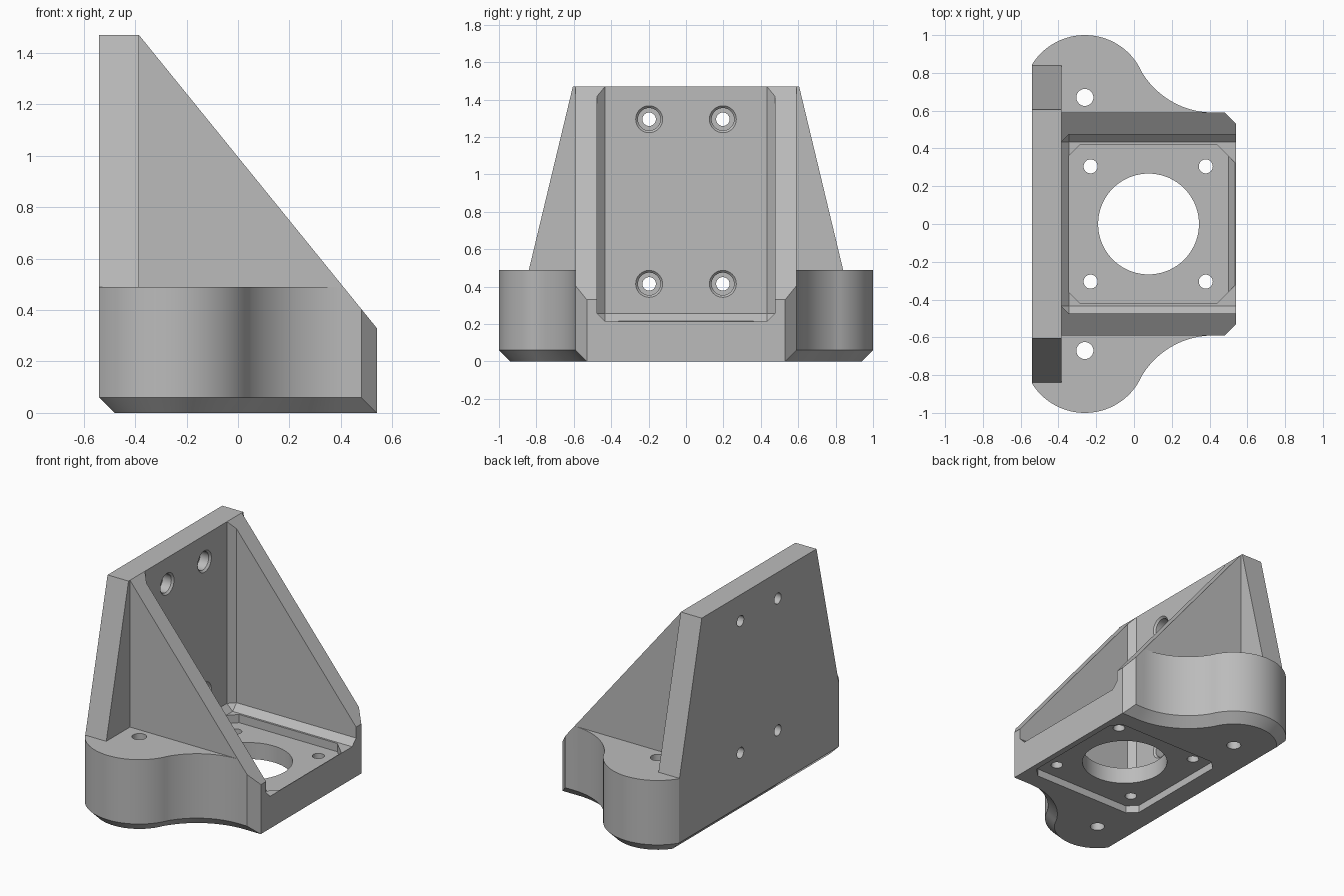
import bpy, bmesh, math
from mathutils import Matrix, Vector

if "Cube" in bpy.data.objects:
    bpy.data.objects.remove(bpy.data.objects["Cube"], do_unlink=True)

grey = bpy.data.materials.new("light_grey")
grey.use_nodes = True
colour = (0.5, 0.5, 0.5, 1)
grey.diffuse_color = colour
grey.node_tree.nodes["Principled BSDF"].inputs["Base Color"].default_value = colour


def finish(name, bm):
    bmesh.ops.recalc_face_normals(bm, faces=bm.faces[:])
    mesh = bpy.data.meshes.new(name)
    bm.to_mesh(mesh)
    bm.free()
    mesh.materials.append(grey)
    obj = bpy.data.objects.new(name, mesh)
    bpy.context.scene.collection.objects.link(obj)
    return obj


def loft(name, loops):
    """Closed solid through loops that share a point count."""
    bm = bmesh.new()
    rings = [[bm.verts.new(p) for p in loop] for loop in loops]
    n = len(rings[0])
    for a, b in zip(rings, rings[1:]):
        for i in range(n):
            j = (i + 1) % n
            bm.faces.new((a[i], a[j], b[j], b[i]))
    bm.faces.new(rings[0])
    bm.faces.new(rings[-1])
    return finish(name, bm)


def flat(points, z):
    return [(x, y, z) for x, y in points]


def drill(name, start, end, r1, r2=None, sides=48):
    """Round cutter running from start to end."""
    start, end = Vector(start), Vector(end)
    axis = end - start
    turn = axis.to_track_quat("Z", "Y").to_matrix().to_4x4()
    bm = bmesh.new()
    bmesh.ops.create_cone(bm, cap_ends=True, segments=sides, radius1=r1,
                          radius2=r1 if r2 is None else r2, depth=axis.length,
                          matrix=Matrix.Translation((start + end) / 2) @ turn)
    return finish(name, bm)


def combine(target, tool, operation):
    mod = target.modifiers.new(tool.name, "BOOLEAN")
    mod.operation, mod.solver, mod.object = operation, "EXACT", tool
    bpy.context.view_layer.objects.active = target
    bpy.ops.object.modifier_apply(modifier=mod.name)
    bpy.data.objects.remove(tool, do_unlink=True)


# Base outline with two round ears, shrunk by d on every side but the front
EAR_X, EAR_Y, EAR_R = -0.26, 0.67, 0.33
FILLET_X, FILLET_R = 0.42, 0.4425


def outline(d):
    r, fr, cy = EAR_R - d, FILLET_R + d, 0.59 + FILLET_R
    first = math.acos((-0.54 + d - EAR_X) / r)
    last = math.atan2(cy - EAR_Y, FILLET_X - EAR_X)
    half = []
    for i in range(33):
        a = first + (last - first) * i / 32
        half.append((EAR_X + r * math.cos(a), EAR_Y + r * math.sin(a)))
    for i in range(1, 21):
        a = last + math.pi + (math.pi / 2 - last) * i / 20
        half.append((FILLET_X + fr * math.cos(a), cy + fr * math.sin(a)))
    half += [(0.48 + d, 0.59 - d), (0.54, 0.53)]
    return half + [(x, -y) for x, y in reversed(half)]


bracket = loft("mounting_bracket", [flat(outline(0.059), 0),
                                    flat(outline(0), 0.06),
                                    flat(outline(0), 0.49)])

# Central block that becomes the two side walls
core = [(-0.5, 0.59), (0.48, 0.59), (0.54, 0.53),
        (0.54, -0.53), (0.48, -0.59), (-0.5, -0.59)]
combine(bracket, loft("side_walls", [flat(core, 0.1), flat(core, 1.47)]), "UNION")

# Tapered back plate
side = [(0.84, 0.3), (0.84, 0.49), (0.605, 1.47)]
side += [(-y, z) for y, z in reversed(side)]
combine(bracket, loft("back_plate", [[(x, y, z) for y, z in side]
                                     for x in (-0.54, -0.385)]), "UNION")

# Sloping cut over the walls
slope = 1.14 / 0.925
wedge = [(x, 1.47 - slope * (x + 0.385)) for x in (-0.6, 0.9)] + [(0.9, 2.2), (-0.6, 2.2)]
combine(bracket, loft("slope_cutter", [[(x, y, z) for x, z in wedge]
                                       for y in (-1.2, 1.2)]), "DIFFERENCE")

# Inner cavity with chamfered inside corners
bm = bmesh.new()
bmesh.ops.create_cube(bm, size=1)
for v in bm.verts:
    v.co = (-0.385 if v.co.x < 0 else 1.0, 0.475 * (1 if v.co.y > 0 else -1),
            0.215 if v.co.z < 0 else 2.0)


def on_inner_corner(edge):
    a, b = (v.co for v in edge.verts)
    back = a.x < 0 and b.x < 0
    low = a.z < 1 and b.z < 1
    wall = a.y * b.y > 0
    return back + low + wall == 2


bmesh.ops.bevel(bm, geom=[e for e in bm.edges if on_inner_corner(e)],
                offset=0.042, segments=1, affect="EDGES")
combine(bracket, finish("cavity_cutter", bm), "DIFFERENCE")


# Square pockets with clipped corners, above and below the floor
def clipped_square(front, clip_y):
    half = [(-0.345, 0.36), (-0.285, 0.42), (0.44, 0.42), (front, clip_y)]
    return half + [(x, -y) for x, y in reversed(half)]


seat = clipped_square(0.5, 0.36)
rim = clipped_square(0.551, 0.309)
combine(bracket, loft("floor_pocket", [flat(seat, 0.16), flat(rim, 0.24)]), "DIFFERENCE")
combine(bracket, loft("underside_pocket", [flat(seat, -0.1), flat(seat, 0.05)]), "DIFFERENCE")

# Large centre hole, four floor holes and two ear holes
holes = [(0.077, 0, 0.267)]
holes += [(x, y, 0.037) for x in (-0.23, 0.38) for y in (-0.305, 0.305)]
holes += [(EAR_X, y, 0.045) for y in (-EAR_Y, EAR_Y)]
for x, y, r in holes:
    combine(bracket, drill("floor_drill", (x, y, -0.1), (x, y, 0.6), r,
                           sides=72 if r > 0.1 else 40), "DIFFERENCE")

# Counterbored holes in the back plate
for y in (-0.197, 0.197):
    for z in (0.415, 1.295):
        combine(bracket, drill("bolt_drill", (-0.7, y, z), (-0.3, y, z), 0.036), "DIFFERENCE")
        combine(bracket, drill("head_drill", (-0.46, y, z), (-0.36, y, z), 0.06), "DIFFERENCE")
        combine(bracket, drill("lead_in", (-0.397, y, z), (-0.373, y, z), 0.06, 0.084), "DIFFERENCE")

# Smooth round walls, crisp edges
bpy.ops.object.select_all(action="DESELECT")
bracket.select_set(True)
bpy.context.view_layer.objects.active = bracket
bpy.ops.object.shade_smooth_by_angle(angle=math.radians(25))
